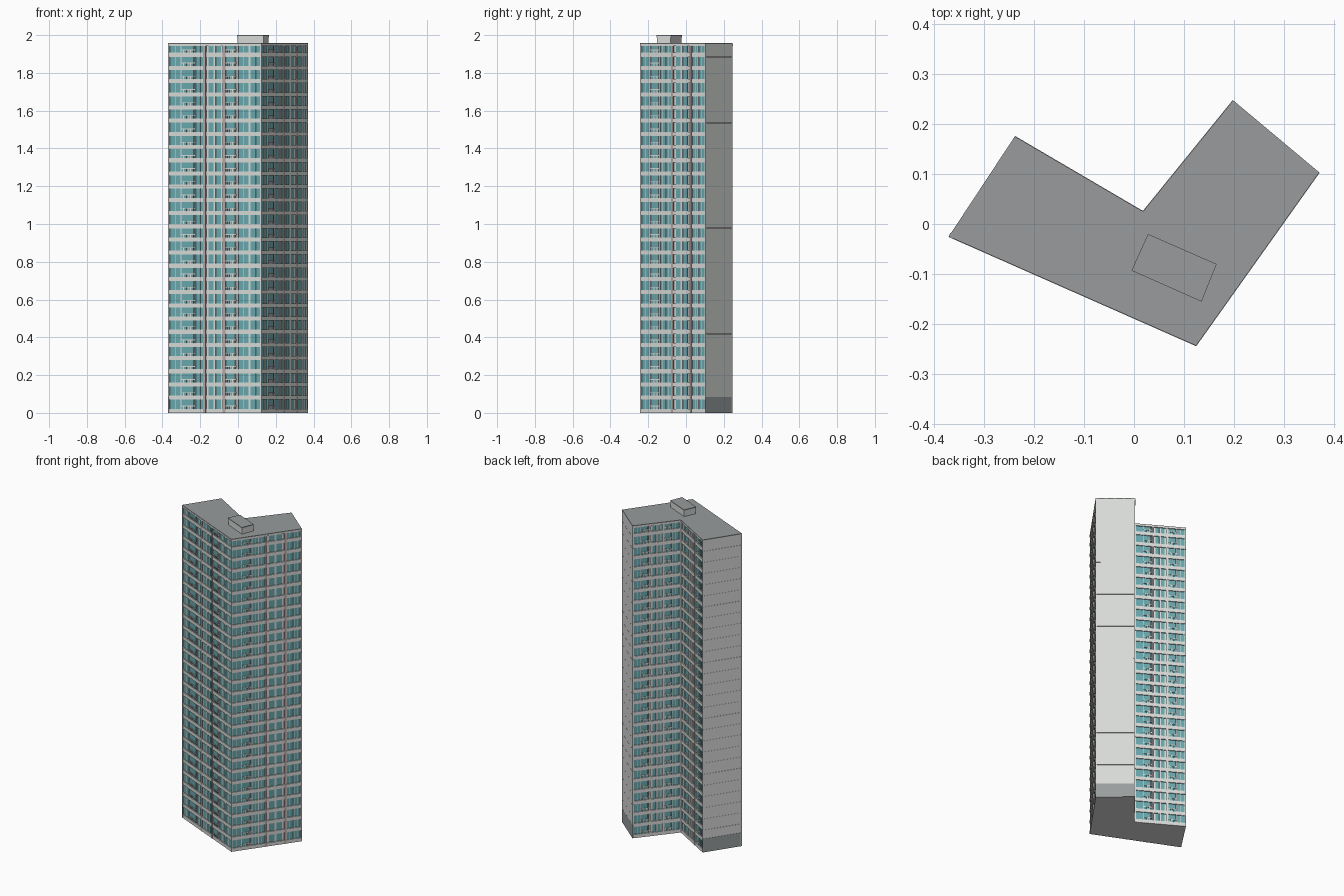
import bpy, bmesh
from mathutils import Vector

cube = bpy.data.objects.get("Cube")
if cube:
    bpy.data.objects.remove(cube, do_unlink=True)


def material(name, rgb):
    m = bpy.data.materials.new(name)
    m.use_nodes = True
    m.diffuse_color = (*rgb, 1)
    m.node_tree.nodes["Principled BSDF"].inputs["Base Color"].default_value = (*rgb, 1)
    return m


WALL = material("light wall", (0.69, 0.71, 0.69))
ROOF = material("roof grey", (0.315, 0.33, 0.335))
BASE = material("base grey", (0.32, 0.345, 0.345))
GLASS = material("teal glass", (0.14, 0.39, 0.42))
PINK = material("pale pink grey", (0.46, 0.37, 0.37))
DARK = material("dark recess", (0.08, 0.10, 0.10))

# Plan outline, counter-clockwise
A, B, C, D, E, F = [Vector(p) for p in (
    (-0.37, -0.025), (0.124, -0.243), (0.37, 0.103),
    (0.198, 0.247), (0.018, 0.025), (-0.238, 0.175))]
OUTLINE = [A, B, C, D, E, F]
TOP = 1.955
FLOORS = 28
STOREY = TOP / FLOORS
DEPTH = 0.008
parts = {}


def part(name, mat):
    """Mesh that gathers all pieces of one part."""
    if name not in parts:
        parts[name] = (bmesh.new(), mat)
    return parts[name][0]


def prism(bm, points, z0, z1):
    low = [bm.verts.new((p[0], p[1], z0)) for p in points]
    high = [bm.verts.new((p[0], p[1], z1)) for p in points]
    bm.faces.new(low[::-1])
    bm.faces.new(high)
    for i in range(len(points)):
        j = (i + 1) % len(points)
        bm.faces.new((low[i], low[j], high[j], high[i]))


def inset(points, d):
    """Shrink a polygon by d with mitred corners."""
    result = []
    for i, p in enumerate(points):
        a = (p - points[i - 1]).normalized()
        b = (points[(i + 1) % len(points)] - p).normalized()
        na, nb = Vector((-a.y, a.x)), Vector((-b.y, b.x))
        result.append(p + (na + nb) * d / (1 + na.dot(nb)))
    return result


class Wall:
    """Places boxes on a wall: t runs along it, depth runs outward."""

    def __init__(self, p, q):
        self.p, self.along = p, q - p
        d = self.along.normalized()
        self.out = Vector((d.y, -d.x))

    def box(self, name, mat, t0, t1, z0, z1, back=-DEPTH, front=0):
        pts = [self.p + self.along * t + self.out * d
               for t, d in ((t0, front), (t1, front), (t1, back), (t0, back))]
        prism(part(name, mat), pts, z0, z1)


def window(w, a, b, z0, z1):
    w.box("window_glass", GLASS, a, b, z0, z1, front=-0.005)
    m, h = (a + b) / 2, 0.003
    w.box("window_mullions", WALL, m - h, m + h, z0, z1, front=-0.004)


def balcony(w, a, b, z0, z1):
    split = a + (b - a) * 0.8
    rail = z0 + (z1 - z0) * 0.35
    w.box("window_glass", GLASS, a, split, z0, z1, front=-0.005)
    w.box("balcony_recess", DARK, split, b, z0, z1, front=-0.005)
    w.box("balcony_rails", WALL, a, b, rail - 0.004, rail, back=-0.003)
    for i in range(1, 6):
        t = a + (b - a) * i / 6
        w.box("balcony_posts", WALL, t - 0.003, t + 0.003, z0, rail, back=-0.003)


def stair_bay(w, a, b, z0, z1):
    s = b - a
    for lo, hi in ((0.18, 0.44), (0.56, 0.82)):
        w.box("window_glass", GLASS, a + s * lo, a + s * hi, z0, z1, front=-0.005)
    w.box("stair_pier", WALL, a + s * 0.44, a + s * 0.56, z0, z1, front=-0.003)


def facade(p, q, bays, pilaster):
    w = Wall(p, q)
    # storey bands and bays
    for f in range(FLOORS):
        z = f * STOREY
        sill = z + STOREY * 0.31
        w.box("floor_bands", WALL, 0, 1, z, sill)
        for build, a, b in bays:
            build(w, a, b, sill, z + STOREY)
    # piers fill the gaps between bays
    edge = 0
    for _, a, b in bays + [(None, 1, 1)]:
        if a - edge > 0.001:
            w.box("wall_piers", WALL, edge, a, 0, TOP, front=-0.001)
        edge = b
    # full-height pilasters beside the stair bay
    for build, a, b in bays:
        if build is stair_bay:
            for t in (a, b):
                w.box("pilasters_" + pilaster.name.split()[0], pilaster,
                      t - 0.014, t + 0.014, 0, TOP - 0.012, front=0.001)
    w.box("roof_edge", WALL, 0, 1, TOP - 0.012, TOP - 0.001, front=0.001)


def end_wall(p, q, strips):
    w = Wall(p, q)
    base = 0.085
    w.box("end_wall_base", BASE, 0, 1, 0, base)
    # one panel per storey with fine joints
    for f in range(1, FLOORS):
        z0 = max(f * STOREY, base)
        for a, b in strips:
            w.box("end_wall_panels", WALL, a, b, z0 + 0.0003, (f + 1) * STOREY - 0.0003)


# Core and roof
prism(part("tower_core", WALL), inset(OUTLINE, DEPTH - 0.001), 0.002, TOP - 0.002)
prism(part("ground_slab", WALL), inset(OUTLINE, 0.0005), -0.0005, 0.003)
prism(part("roof_slab", ROOF), OUTLINE, TOP - 0.003, TOP + 0.002)

# Glazed walls
facade(A, B, [(window, 0.015, 0.13), (balcony, 0.14, 0.29), (window, 0.295, 0.38),
              (stair_bay, 0.39, 0.60), (balcony, 0.61, 0.73),
              (window, 0.75, 0.86), (window, 0.88, 0.985)], PINK)
facade(B, C, [(window, 0.02, 0.14), (balcony, 0.155, 0.29), (window, 0.30, 0.38),
              (window, 0.39, 0.475), (stair_bay, 0.49, 0.77),
              (window, 0.79, 0.88), (window, 0.895, 0.98)], PINK)
short_bays = [(window, 0.03, 0.17), (balcony, 0.18, 0.34), (stair_bay, 0.37, 0.63),
              (balcony, 0.66, 0.82), (window, 0.83, 0.97)]
facade(D, E, short_bays, WALL)
facade(E, F, short_bays, WALL)

# Plain end walls
end_wall(C, D, [(0, 1)])
end_wall(F, A, [(0, 0.2), (0.202, 1)])

# Rooftop machine room
room = [Vector(p) for p in ((-0.005, -0.093), (0.135, -0.155), (0.165, -0.08), (0.028, -0.02))]
prism(part("machine_room", WALL), inset(room, 0.002), TOP, 1.99)
prism(part("machine_room_roof", ROOF), room, 1.994, 2.0)
prism(part("machine_room_eave", WALL), room, 1.988, 1.994)

# Turn the gathered parts into objects
for name, (bm, mat) in parts.items():
    bmesh.ops.recalc_face_normals(bm, faces=bm.faces)
    mesh = bpy.data.meshes.new(name)
    bm.to_mesh(mesh)
    bm.free()
    mesh.materials.append(mat)
    bpy.context.scene.collection.objects.link(bpy.data.objects.new(name, mesh))
